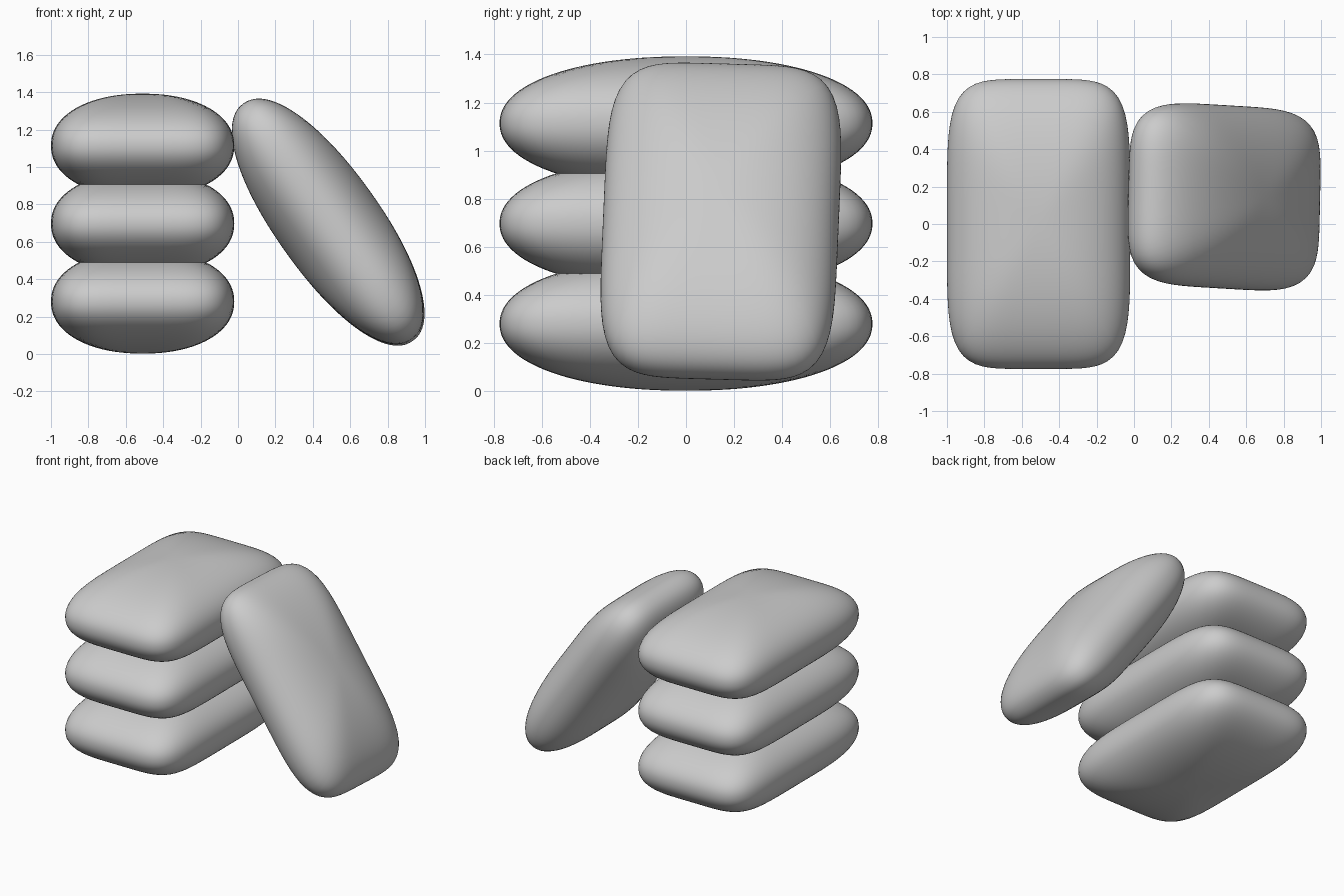
import bpy, bmesh, math
from mathutils import Matrix, Vector

if "Cube" in bpy.data.objects:
    bpy.data.objects.remove(bpy.data.objects["Cube"])

HALF = Vector((0.49, 0.775, 0.278))   # half width, length, thickness
PLAN, PROFILE = 5.0, 2.15             # roundness of outline and of cross-section


def cushion(name, matrix):
    # Cube grid pushed out onto a pillow-shaped superellipsoid
    bm = bmesh.new()
    bmesh.ops.create_cube(bm, size=2)
    bmesh.ops.subdivide_edges(bm, edges=bm.edges[:], cuts=27, use_grid_fill=True)
    for v in bm.verts:
        p = Vector([math.tan(c * math.pi / 4) for c in v.co])
        plan = (abs(p.x) ** PLAN + abs(p.y) ** PLAN) ** (PROFILE / PLAN)
        r = (plan + abs(p.z) ** PROFILE) ** (-1 / PROFILE)
        v.co = Vector([p[i] * r * HALF[i] for i in range(3)])
    me = bpy.data.meshes.new(name)
    bm.to_mesh(me)
    bm.free()
    me.shade_smooth()
    ob = bpy.data.objects.new(name, me)
    ob.matrix_world = matrix
    bpy.context.collection.objects.link(ob)
    return ob


# Stack of three cushions
for i in range(3):
    cushion(f"stacked_cushion_{i + 1}", Matrix.Translation((-0.51, 0, 0.28 + 0.417 * i)))

# Cushion leaning against the stack, slightly twisted in its own plane
cushion("leaning_cushion",
        Matrix.Translation((0.482, 0.145, 0.705))
        @ Matrix.Rotation(math.radians(54.5), 4, 'Y')
        @ Matrix.Rotation(math.radians(-92), 4, 'Z'))
